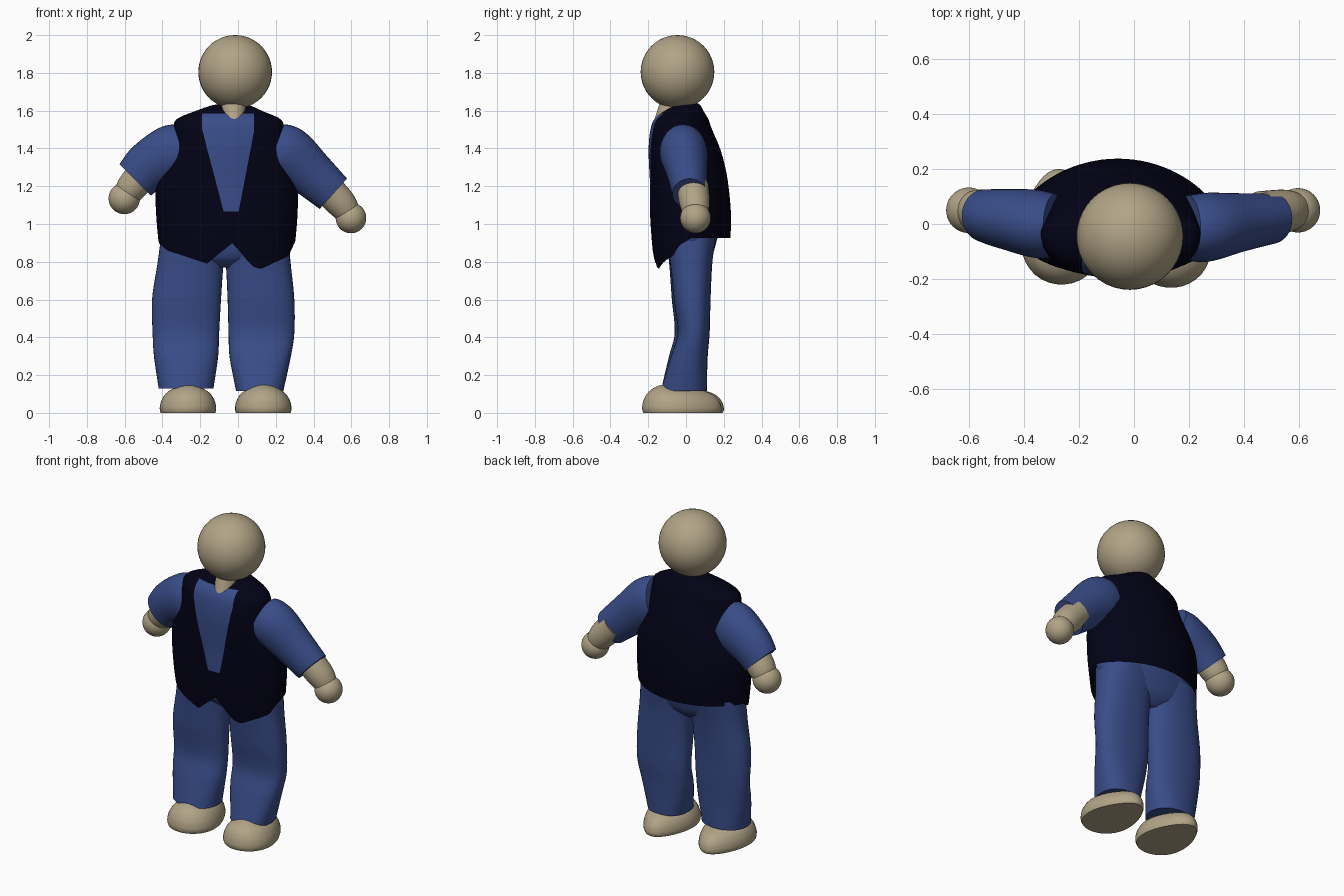
import bpy, bmesh
from math import sin, cos, pi, copysign
from mathutils import Vector

if "Cube" in bpy.data.objects:
    bpy.data.objects.remove(bpy.data.objects["Cube"])


def material(name, rgb):
    m = bpy.data.materials.new(name)
    m.use_nodes = True
    m.diffuse_color = (*rgb, 1)
    m.node_tree.nodes["Principled BSDF"].inputs["Base Color"].default_value = (*rgb, 1)
    return m


TAN = material("tan skin", (0.44, 0.37, 0.24))
BLUE = material("blue cloth", (0.04, 0.073, 0.25))
NAVY = material("navy vest", (0.0008, 0.0006, 0.008))


def smooth_keys(keys, t):
    """Smooth curve through rows of values; the first value of each row is the parameter."""
    t = min(max(t, keys[0][0]), keys[-1][0])
    i = max(k for k in range(len(keys) - 1) if keys[k][0] <= t)
    a, b = keys[i], keys[i + 1]
    p, n = keys[max(i - 1, 0)], keys[min(i + 2, len(keys) - 1)]
    h = b[0] - a[0]
    f = (t - a[0]) / h
    out = []
    for c in range(1, len(a)):
        m0 = (b[c] - p[c]) / (b[0] - p[0]) * h
        m1 = (n[c] - a[c]) / (n[0] - a[0]) * h
        out.append((2*f**3 - 3*f*f + 1) * a[c] + (f**3 - 2*f*f + f) * m0
                   + (3*f*f - 2*f**3) * b[c] + (f**3 - f*f) * m1)
    return out


def linear(points, x):
    for (x0, y0), (x1, y1) in zip(points, points[1:]):
        if x <= x1:
            return y0 + (y1 - y0) * max(x - x0, 0) / (x1 - x0)
    return points[-1][1]


def finish(name, bm, mats, angle=50):
    bmesh.ops.recalc_face_normals(bm, faces=bm.faces)
    me = bpy.data.meshes.new(name)
    bm.to_mesh(me)
    bm.free()
    ob = bpy.data.objects.new(name, me)
    bpy.context.collection.objects.link(ob)
    for m in mats:
        me.materials.append(m)
    bpy.ops.object.select_all(action="DESELECT")
    ob.select_set(True)
    bpy.context.view_layer.objects.active = ob
    bpy.ops.object.shade_smooth_by_angle(angle=angle * pi / 180)


def loft(point, rings, segs, open_start=False):
    """Skin over point(t, angle), closed by a fan at each end unless the start is open."""
    bm = bmesh.new()
    rows = [[bm.verts.new(point(r / rings, 2 * pi * s / segs)) for s in range(segs)]
            for r in range(rings + 1)]
    for a, b in zip(rows, rows[1:]):
        for s in range(segs):
            n = (s + 1) % segs
            bm.faces.new((a[s], a[n], b[n], b[s]))
    for row in (rows[-1:] if open_start else (rows[0], rows[-1])):
        mid = bm.verts.new(sum((v.co for v in row), Vector()) / segs)
        for s in range(segs):
            bm.faces.new((row[s], row[(s + 1) % segs], mid))
    return bm


def ball(name, centre, radius):
    bm = bmesh.new()
    bmesh.ops.create_uvsphere(bm, u_segments=40, v_segments=24, radius=radius)
    bmesh.ops.translate(bm, vec=centre, verts=bm.verts)
    finish(name, bm, [TAN])


def stack(name, keys, mat, rings=30, power=1.0):
    """Upright body part; keys are z, x min, x max, y min, y max. Low power is boxier."""
    def point(t, a):
        z = keys[0][0] + t * (keys[-1][0] - keys[0][0])
        x0, x1, y0, y1 = smooth_keys(keys, z)
        c, s = (copysign(abs(v) ** power, v) for v in (cos(a), sin(a)))
        return ((x0 + x1) / 2 + (x1 - x0) / 2 * c, (y0 + y1) / 2 + (y1 - y0) / 2 * s, z)
    finish(name, loft(point, rings, 40), [mat])


def tube(name, keys, mat, depth=1.0):
    """Limb in the xz plane; keys are t, x, y, z, radius."""
    def point(t, a):
        x, y, z, r = smooth_keys(keys, t)
        lo, hi = (smooth_keys(keys, t + d) for d in (-0.02, 0.02))
        d = Vector((hi[0] - lo[0], 0, hi[2] - lo[2])).normalized()
        side = Vector((-d.z, 0, d.x))
        return Vector((x, y, z)) + side * r * cos(a) + Vector((0, r * depth * sin(a), 0))
    finish(name, loft(point, 20, 36), [mat])


# Head and neck
ball("head", (-0.015, -0.045, 1.805), 0.195)
stack("neck", [(1.5, -0.09, 0.045, -0.185, 0.0), (1.6, -0.088, 0.042, -0.152, 0.0),
               (1.7, -0.08, 0.035, -0.12, 0.0)], TAN, 6)

# Vest with a pointed front hem and a shirt showing in the V neck
TORSO = [(0.75, -0.40, 0.29, -0.165, 0.235), (0.9, -0.42, 0.303, -0.18, 0.235),
         (1.05, -0.433, 0.315, -0.19, 0.238), (1.2, -0.435, 0.315, -0.19, 0.225),
         (1.3, -0.40, 0.29, -0.195, 0.208), (1.4, -0.355, 0.262, -0.198, 0.18),
         (1.5, -0.34, 0.245, -0.188, 0.138), (1.555, -0.325, 0.225, -0.168, 0.118),
         (1.6, -0.22, 0.125, -0.12, 0.092), (1.63, -0.13, 0.055, -0.065, 0.075),
         (1.64, -0.06, 0.0, 0.0, 0.06)]
HEM = [(-0.42, 0.9), (-0.38, 0.86), (-0.17, 0.79), (-0.12, 0.83), (-0.03, 0.9),
       (0.07, 0.78), (0.12, 0.76), (0.27, 0.83), (0.30, 0.91)]


def torso_point(t, a):
    front = sin(a) < 0
    hem = linear(HEM, -0.06 + 0.36 * cos(a)) if front else 0.925
    z = hem + (1.64 - hem) * (1 - (1 - t) ** 1.4)
    x0, x1, y0, y1 = smooth_keys(TORSO, z)
    mid = (y0 + y1) / 2
    y = mid + (y0 - mid) * (-sin(a)) ** 0.8 if front else mid + (y1 - mid) * sin(a) ** 1.4
    return ((x0 + x1) / 2 + (x1 - x0) / 2 * cos(a), y, z)


bm = loft(torso_point, 44, 80, open_start=True)
# Each neckline edge: a point in the xz plane and the direction of the shirt side
NECKLINE = [((-0.085, 1.1), (0.4, 0.105)), ((0.01, 1.1), (-0.34, 0.065)),
            ((-0.19, 1.5), (1, 0)), ((0.085, 1.5), (-1, 0)),
            ((0, 1.065), (0, 1)), ((0, 1.585), (0, -1))]
for (x, z), (nx, nz) in NECKLINE:
    bmesh.ops.bisect_plane(bm, geom=bm.verts[:] + bm.edges[:] + bm.faces[:],
                           plane_co=(x, 0, z), plane_no=(nx, 0, nz), dist=0.0005)
for f in bm.faces:
    c = f.calc_center_median()
    f.material_index = int(c.y < -0.05 and all(
        (c.x - x) * nx + (c.z - z) * nz > 0 for (x, z), (nx, nz) in NECKLINE))
finish("vest_and_shirt_front", bm, [NAVY, BLUE], 60)

# Sleeves, wrists and hands
tube("right_sleeve", [(0, -0.285, -0.005, 1.395, 0.14), (0.3, -0.355, 0.0, 1.37, 0.152),
                      (0.75, -0.472, 0.018, 1.305, 0.134), (1, -0.545, 0.03, 1.233, 0.117)], BLUE, 0.82)
tube("left_sleeve", [(0, 0.195, -0.015, 1.395, 0.14), (0.3, 0.265, -0.012, 1.368, 0.148),
                     (0.7, 0.385, 0.005, 1.268, 0.126), (1, 0.505, 0.02, 1.16, 0.108)], BLUE, 0.85)
tube("right_wrist", [(0, -0.5, 0.035, 1.27, 0.085), (0.6, -0.565, 0.045, 1.19, 0.08),
                     (1, -0.595, 0.05, 1.14, 0.065)], TAN)
tube("left_wrist", [(0, 0.46, 0.035, 1.2, 0.085), (0.6, 0.545, 0.045, 1.11, 0.08),
                    (1, 0.59, 0.05, 1.05, 0.065)], TAN)
ball("right_hand", (-0.602, 0.05, 1.135), 0.083)
ball("left_hand", (0.598, 0.05, 1.032), 0.081)

# Trousers
stack("trouser_hips", [(0.77, -0.15, 0.01, -0.03, 0.085), (0.82, -0.32, 0.18, -0.082, 0.132),
                       (0.92, -0.405, 0.275, -0.11, 0.165), (1.05, -0.41, 0.285, -0.14, 0.2)], BLUE)
stack("right_trouser_leg", [(0.13, -0.42, -0.13, -0.13, 0.11), (0.3, -0.445, -0.105, -0.09, 0.108),
                            (0.42, -0.452, -0.1, -0.06, 0.112), (0.6, -0.455, -0.09, -0.075, 0.118),
                            (0.8, -0.425, -0.075, -0.09, 0.135), (0.95, -0.405, -0.05, -0.11, 0.16)],
      BLUE, power=0.9)
stack("left_trouser_leg", [(0.115, -0.01, 0.24, -0.135, 0.11), (0.3, -0.045, 0.28, -0.08, 0.115),
                           (0.42, -0.05, 0.298, -0.045, 0.125), (0.6, -0.055, 0.298, -0.065, 0.13),
                           (0.8, -0.065, 0.278, -0.085, 0.14), (0.95, -0.08, 0.265, -0.11, 0.16)],
      BLUE, power=0.82)


# Feet: egg-shaped soles, wider at the toes, under a low dome
FOOT = [(0, 0.97, 0.97), (0.1, 1, 1), (0.25, 1, 1), (0.5, 0.93, 0.95),
        (0.75, 0.76, 0.82), (0.93, 0.46, 0.6), (1, 0.2, 0.35)]


def foot(name, x, y, turn):
    def point(t, a):
        sx, sy = smooth_keys(FOOT, t)
        u = (0.145 - 0.034 * sin(a)) * sx * cos(a)
        v = 0.21 * sy * sin(a)
        z = t * (0.138 - 0.016 * sin(a))
        return (x + u * cos(turn) - v * sin(turn), y + u * sin(turn) + v * cos(turn), z)
    finish(name, loft(point, 18, 40), [TAN])


foot("right_foot", -0.267, -0.01, 0.05)
foot("left_foot", 0.13, -0.022, 0.08)
